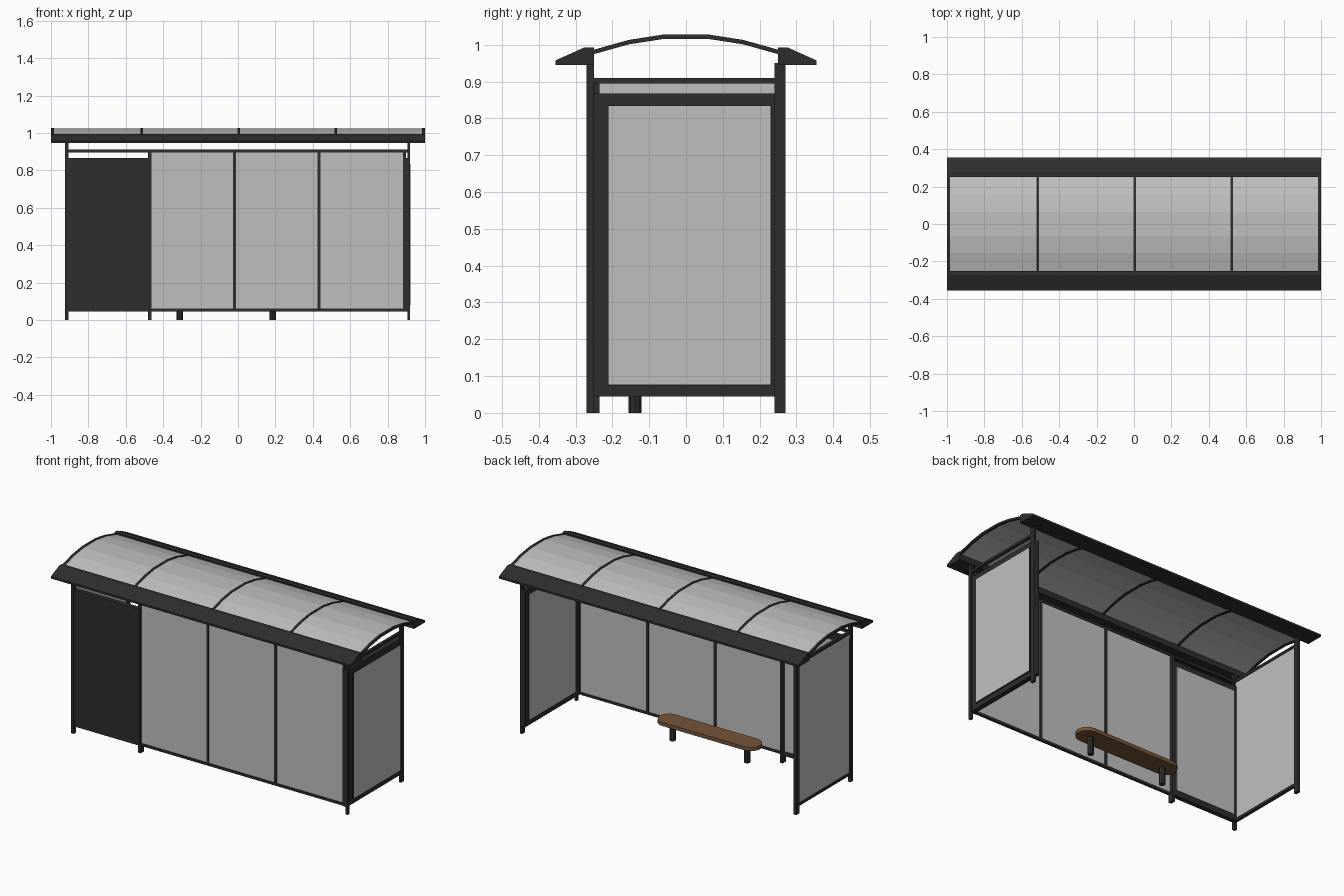
import bpy, bmesh, math

cube = bpy.data.objects.get("Cube")
if cube:
    bpy.data.objects.remove(cube)


def material(name, rgb):
    m = bpy.data.materials.new(name)
    m.use_nodes = True
    m.diffuse_color = (*rgb, 1)
    m.node_tree.nodes["Principled BSDF"].inputs["Base Color"].default_value = (*rgb, 1)
    return m


METAL = material("dark metal", (0.027, 0.027, 0.027))
GLASS = material("frosted glass", (0.53, 0.53, 0.53))
WOOD = material("brown wood", (0.18, 0.09, 0.04))


def finish(name, bm, mat):
    bmesh.ops.recalc_face_normals(bm, faces=bm.faces)
    mesh = bpy.data.meshes.new(name)
    bm.to_mesh(mesh)
    bm.free()
    mesh.materials.append(mat)
    ob = bpy.data.objects.new(name, mesh)
    bpy.context.collection.objects.link(ob)
    return ob


def box(name, x, y, z, mat=METAL):
    """Box from (low, high) ranges on each axis."""
    bm = bmesh.new()
    bmesh.ops.create_cube(bm, size=1)
    for v in bm.verts:
        for i, (lo, hi) in enumerate((x, y, z)):
            v.co[i] = lo if v.co[i] < 0 else hi
    return finish(name, bm, mat)


def extrude(name, points, offset, mat):
    """Closed outline of 3D points pushed along an offset vector."""
    bm = bmesh.new()
    face = bm.faces.new([bm.verts.new(p) for p in points])
    new = bmesh.ops.extrude_face_region(bm, geom=[face])["geom"]
    bmesh.ops.translate(bm, vec=offset, verts=[g for g in new if isinstance(g, bmesh.types.BMVert)])
    return finish(name, bm, mat)


# Corner posts
for side, x in (("right", (-0.925, -0.907)), ("left", (0.905, 0.92))):
    box(f"front_{side}_post", x, (-0.27, -0.25), (0, 0.95))
    box(f"back_{side}_post", x, (0.24, 0.27), (0, 0.95))
    box(f"{side}_top_rail", x, (-0.25, 0.25), (0.895, 0.91))

# Front wall rails, mullions and panes
FRONT = (-0.265, -0.25)
box("front_top_rail", (-0.92, 0.91), FRONT, (0.895, 0.91))
box("front_bottom_rail", (-0.92, 0.91), FRONT, (0.045, 0.06))
box("middle_post", (-0.48, -0.463), (-0.265, -0.235), (0, 0.9))
edges = (-0.47, -0.018, 0.433, 0.89)
for i in range(3):
    box(f"front_pane_{i + 1}", (edges[i], edges[i + 1]), (-0.26, -0.254), (0.055, 0.9), GLASS)
for x in edges[1:]:
    box("front_mullion", (x - 0.008, x + 0.008), FRONT, (0.05, 0.9))

# Right end wall: one full pane in a thin frame
box("right_bottom_rail", (-0.925, -0.907), (-0.25, 0.25), (0.045, 0.06))
box("right_pane", (-0.919, -0.912), (-0.25, 0.24), (0.055, 0.9), GLASS)

# Left end wall: deep framed case glazed on both faces
CASE = (0.885, 0.914)
box("left_case_bottom", CASE, (-0.265, 0.265), (0.045, 0.077))
box("left_case_top", CASE, (-0.265, 0.265), (0.833, 0.867))
box("left_case_front_stile", CASE, (-0.27, -0.21), (0.045, 0.867))
box("left_case_back_stile", CASE, (0.23, 0.27), (0.045, 0.867))
box("left_case_core", (0.886, 0.92), (-0.212, 0.232), (0.075, 0.835))
for name, x in (("outer", (0.919, 0.922)), ("inner", (0.883, 0.887))):
    box(f"left_case_{name}_pane", x, (-0.21, 0.23), (0.077, 0.833), GLASS)

# Front display board: solid outside, glazed inside
box("display_board", (-0.92, -0.468), (-0.268, -0.24), (0.045, 0.867))
box("display_inner_pane", (-0.893, -0.495), (-0.241, -0.236), (0.077, 0.833), GLASS)

# Wedge shaped eaves along both long sides
eave = ((0.355, 0.945), (0.355, 0.957), (0.275, 0.993), (0.25, 0.993), (0.25, 0.945))
for name, s in (("front_eave", -1), ("back_eave", 1)):
    extrude(name, [(-1, s * y, z) for y, z in eave], (2, 0, 0), METAL)

# Arched roof sheet and ribs
arch = [(-0.255, 0.985), (-0.155, 1.013), (-0.065, 1.027)]
arch += [(-y, z) for y, z in reversed(arch)]


def arch_strip(name, x0, x1, drop_top, thick, mat):
    outline = [(x0, y, z - drop_top) for y, z in arch]
    outline += [(x0, y, z - drop_top - thick) for y, z in reversed(arch)]
    return extrude(name, outline, (x1 - x0, 0, 0), mat)


arch_strip("roof_sheet", -0.99, 0.99, 0.003, 0.005, GLASS)
for i, x in enumerate((-0.9925, -0.515, 0.004, 0.523, 0.9925)):
    arch_strip(f"roof_rib_{i + 1}", x - 0.0075, x + 0.0075, 0, 0.012, METAL)

# Bench: rounded plank on two legs
BX, BY, HALF, R = -0.063, -0.138, 0.273, 0.0625
outline = []
for end in (1, -1):
    for k in range(9):
        a = math.pi * (k / 8 - 0.5)
        outline.append((BX + end * (HALF + R * math.cos(a)), BY + end * R * math.sin(a), 0.102))
extrude("bench_seat", outline, (0, 0, 0.022), WOOD)
for x in (BX - 0.248, BX + 0.248):
    bm = bmesh.new()
    bmesh.ops.create_cone(bm, cap_ends=True, segments=8, radius1=0.0175, radius2=0.0175, depth=0.104)
    bmesh.ops.translate(bm, vec=(x, BY, 0.052), verts=bm.verts)
    finish("bench_leg", bm, METAL)
